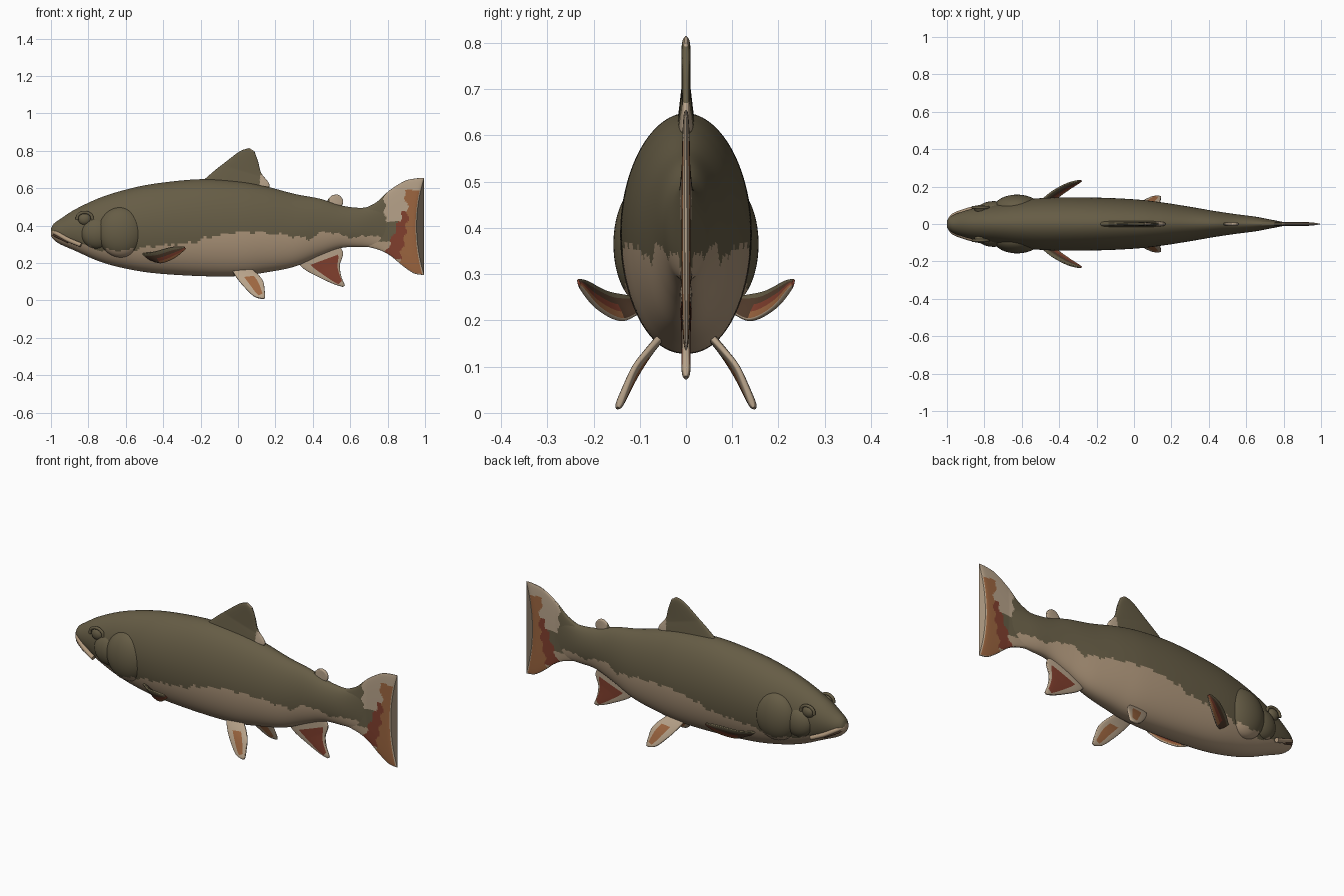
import bpy, bmesh, math
from mathutils import Vector

if "Cube" in bpy.data.objects:
    bpy.data.objects.remove(bpy.data.objects["Cube"])

# ---- colours ----
COLOURS = {
    "olive": (0.132, 0.108, 0.060), "belly_tan": (0.43, 0.31, 0.20),
    "fin_cream": (0.47, 0.36, 0.25), "fin_red": (0.22, 0.050, 0.027),
    "fin_orange": (0.33, 0.130, 0.050), "dark_brown": (0.085, 0.045, 0.025),
}
NAMES = list(COLOURS)
MATS = []
for n, rgb in COLOURS.items():
    m = bpy.data.materials.new(n)
    m.diffuse_color = (*rgb, 1)
    m.use_nodes = True
    m.node_tree.nodes["Principled BSDF"].inputs["Base Color"].default_value = m.diffuse_color
    MATS.append(m)


def spline(pts, steps):
    """Smooth curve through the points."""
    p = [Vector(q) for q in pts]
    p = [2 * p[0] - p[1]] + p + [2 * p[-1] - p[-2]]
    out = []
    for i in range(1, len(p) - 2):
        a, b, c, d = p[i - 1:i + 3]
        for k in range(steps):
            t = k / steps
            out.append(0.5 * (2 * b + (c - a) * t + (2 * a - 5 * b + 4 * c - d) * t * t
                              + (3 * b - a - 3 * c + d) * t ** 3))
    return out + [p[-2]]


def linear(pts, x):
    for (x0, z0), (x1, z1) in zip(pts, pts[1:]):
        if x <= x1:
            return z0 + (z1 - z0) * max(0, x - x0) / (x1 - x0)
    return pts[-1][1]


def finish(name, bm, colour, angle=50):
    """Colour faces by rule and make a smooth object."""
    bmesh.ops.recalc_face_normals(bm, faces=bm.faces)
    for f in bm.faces:
        f.material_index = NAMES.index(colour(f))
    me = bpy.data.meshes.new(name)
    bm.to_mesh(me)
    bm.free()
    for m in MATS:
        me.materials.append(m)
    ob = bpy.data.objects.new(name, me)
    bpy.context.collection.objects.link(ob)
    bpy.ops.object.select_all(action='DESELECT')
    ob.select_set(True)
    bpy.context.view_layer.objects.active = ob
    bpy.ops.object.shade_smooth_by_angle(angle=math.radians(angle))
    return ob


def loft(name, rings, rule):
    """Skin closed rings; rule(centre, t, u) gives the colour."""
    bm = bmesh.new()
    lt, lu = bm.faces.layers.float.new("t"), bm.faces.layers.float.new("u")
    vs = [[bm.verts.new(p) for p in r] for r in rings]
    n, k = len(rings), len(rings[0])
    for i in range(n - 1):
        for j in range(k):
            j2 = (j + 1) % k
            f = bm.faces.new((vs[i][j], vs[i][j2], vs[i + 1][j2], vs[i + 1][j]))
            f[lt], f[lu] = (i + 0.5) / (n - 1), math.cos(2 * math.pi * (j + 0.5) / k)
    for ring, t in ((vs[0], 0), (vs[-1], 1)):
        f = bm.faces.new(ring)
        f[lt], f[lu] = t, 0
    return finish(name, bm, lambda f: rule(f.calc_center_median(), f[lt], f[lu]))


def fin(name, lead, trail, rule, thick=0.011, root=None, bow=(0, 0, 0), side=1, k=48):
    """Thin rounded slab between a leading and a trailing edge."""
    L, T = spline(lead, 12), spline(trail, 12)
    n = len(L) - 1
    bow, rings = Vector(bow), []
    for i in range(n + 1):
        t = i / n
        tang = (L[min(i + 1, n)] + T[min(i + 1, n)]) - (L[max(i - 1, 0)] + T[max(i - 1, 0)])
        nor = (T[i] - L[i]).cross(tang).normalized()
        h = thick + ((root or thick) - thick) * max(0, 1 - t * 2.5)
        h *= max(0.3, math.sqrt(1 - t ** 16))
        ring = []
        for j in range(k):
            a = 2 * math.pi * j / k
            u, s = math.cos(a), math.sin(a)
            w = math.copysign(abs(s) ** 0.5, s) if abs(s) > 1e-6 else 0
            p = L[i].lerp(T[i], (1 - u) / 2) + bow * t * t * (1 - u * u) + nor * h * w
            ring.append((p.x, p.y * side, p.z))
        rings.append(ring)
    return loft(name, rings, rule)


def flat(pts):
    return [(x, 0, z) for x, z in pts]


# ---- body: x, top, bottom, half width ----
BODY = [(-1, .385, .345, .018), (-.985, .41, .325, .036), (-.95, .435, .30, .055),
        (-.87, .487, .265, .08), (-.74, .548, .208, .105), (-.60, .592, .17, .128),
        (-.44, .625, .145, .141), (-.20, .648, .13, .141), (0, .637, .13, .132),
        (.14, .612, .148, .117), (.30, .57, .18, .092), (.44, .543, .24, .068),
        (.55, .508, .28, .052), (.65, .495, .285, .039), (.74, .505, .285, .022),
        (.82, .52, .29, .006)]
LINE = [(-1, .365), (-.87, .315), (-.75, .27), (-.6, .265), (-.5, .285), (-.23, .31),
        (-.12, .35), (.01, .367), (.17, .358), (.28, .345), (.385, .33), (.465, .372),
        (.57, .345), (.63, .332), (.69, .352), (.82, .32)]


def body_rule(c, t=0, u=0):
    wave = .006 * math.sin(c.x * 61) + .004 * math.sin(c.x * 143 + 1)
    return "olive" if c.z > linear(LINE, c.x) + wave else "belly_tan"


rings = []
for x, top, bot, w in spline([Vector(r) for r in BODY], 14):
    ring = []
    for j in range(112):
        a = 2 * math.pi * j / 112
        s, c = math.sin(a), math.cos(a)
        ring.append((x, w * math.copysign(abs(s) ** (0.9 if c < 0 else 1.05), s),
                     (top + bot) / 2 + (top - bot) / 2 * c))
    rings.append(ring)
loft("body", rings, body_rule)


# ---- tail fin ----
def tail_rule(c, t, u):
    if t > .975 or abs(u) > .985 and c.x > .8:
        return "fin_cream"
    j = .008 * math.sin(c.z * 90)
    if c.z < .59 and c.x > linear([(.1, .86), (.25, .87), (.35, .895), (.48, .91), (.6, .885)], c.z) + j:
        return "fin_orange"
    if .22 < c.z < .48 and c.x > .885 - (.48 - c.z) * .42 + j:
        return "fin_red"
    if c.z >= .42 and c.x > .785 + j:
        return "fin_cream"
    return "olive" if c.z > .315 + j else "belly_tan"


fin("tail_fin",
    flat([(.66, .485), (.74, .525), (.81, .588), (.89, .638), (.95, .652), (.995, .655)]),
    flat([(.66, .295), (.76, .268), (.82, .235), (.88, .185), (.94, .145), (.995, .135)]),
    tail_rule, .010, .022, bow=(-.04, 0, 0), k=128)

# ---- fins on the centre line ----
fin("dorsal_fin",
    flat([(-.21, .62), (-.13, .69), (-.06, .745), (.01, .797), (.06, .815)]),
    flat([(.15, .57), (.168, .62), (.125, .68), (.108, .74), (.088, .797)]),
    lambda c, t, u: "fin_cream" if t > .97 or (c.x > .118 and .61 < c.z < .672) else "olive",
    .010, .022, k=96)
fin("adipose_fin",
    flat([(.47, .515), (.485, .545), (.505, .562), (.53, .567)]),
    flat([(.535, .49), (.56, .515), (.56, .54), (.545, .56)]),
    lambda c, t, u: "fin_cream" if c.x > .49 else "olive", .009)
fin("anal_fin",
    flat([(.30, .23), (.35, .17), (.44, .12), (.51, .088), (.56, .072)]),
    flat([(.54, .30), (.562, .25), (.545, .19), (.552, .13), (.572, .080)]),
    lambda c, t, u: "fin_red" if .22 < t < .86 and -.75 < u < .6 else "fin_cream",
    .010, .014, k=96)


# ---- paired fins, gill covers, eyes and mouth ----
def pectoral_rule(c, t, u):
    if u < -.9:
        return "fin_cream"
    if u < -.55 and t > .3:
        return "fin_orange"
    return "fin_red" if u < .05 and t > .3 else ("dark_brown" if u < .5 else "olive")


def ball(name, centre, radii, rule):
    bm = bmesh.new()
    bmesh.ops.create_uvsphere(bm, u_segments=48, v_segments=32, radius=1)
    for v in bm.verts:
        v.co = Vector([c + r * q for c, r, q in zip(centre, radii, v.co)])
    finish(name, bm, lambda f: rule(f.calc_center_median()))


def tube(name, pts, r, colour):
    path, k, rings = spline(pts, 10), 16, []
    for i, p in enumerate(path):
        d = (path[min(i + 1, len(path) - 1)] - path[max(i - 1, 0)]).normalized()
        a = d.cross(Vector((0, 0, 1))).normalized()
        b = d.cross(a)
        rings.append([p + r * (a * math.cos(q * math.tau / k) + b * math.sin(q * math.tau / k))
                      for q in range(k)])
    loft(name, rings, lambda c, t, u: colour)


for side, tag in ((-1, "right"), (1, "left")):
    fin("pelvic_fin_" + tag,
        [(-.04, .045, .175), (-.01, .082, .125), (.03, .112, .075), (.085, .14, .022), (.13, .15, .008)],
        [(.07, .05, .17), (.11, .082, .135), (.135, .11, .10), (.143, .132, .05), (.145, .146, .012)],
        lambda c, t, u: "fin_orange" if .3 < t < .82 and -.45 < u < .4 else "fin_cream",
        .009, side=side)
    fin("pectoral_fin_" + tag,
        [(-.51, .115, .25), (-.44, .172, .262), (-.36, .215, .284), (-.29, .234, .289)],
        [(-.46, .10, .215), (-.41, .14, .20), (-.34, .19, .226), (-.278, .23, .275)],
        pectoral_rule, .008, side=side)
    ball("gill_cover_" + tag, (-.625, side * .085, .365), (.125, .072, .135), body_rule)
    ball("cheek_" + tag, (-.75, side * .07, .36), (.09, .052, .085), body_rule)
    # eye with a raised lid
    ball("eye_" + tag, (-.82, side * .08, .435), (.034, .022, .032), lambda c: "olive")
    tube("eyelid_" + tag, [(-.82 + .042 * math.cos(a), side * .088, .437 + .034 * math.sin(a))
                           for a in [math.radians(d) for d in range(-10, 191, 40)]], .008, "olive")
    # upper lip and mouth line
    tube("lip_" + tag, [(-.99, side * .012, .368), (-.965, side * .045, .356),
                        (-.91, side * .068, .325), (-.84, side * .088, .296)], .012, "belly_tan")
    tube("mouth_line_" + tag, [(-.994, side * .012, .353), (-.968, side * .046, .341),
                               (-.91, side * .070, .311)], .006, "dark_brown")
